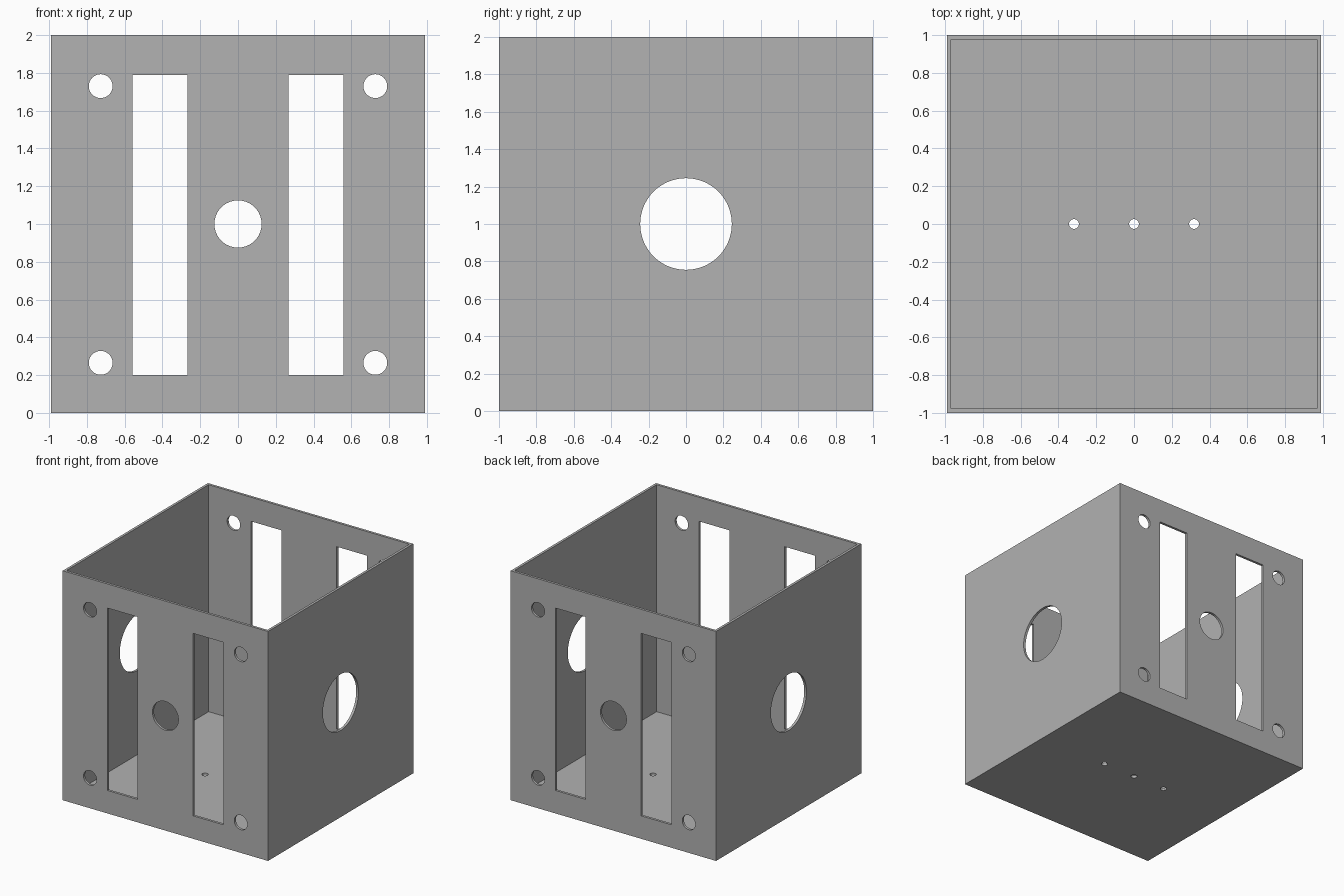
import bpy, bmesh, math
from mathutils import Matrix, Vector

if "Cube" in bpy.data.objects:
    bpy.data.objects.remove(bpy.data.objects["Cube"])

HX, HY, H, WALL = 0.99, 1.0, 2.0, 0.022

grey = bpy.data.materials.new("plain grey")
grey.diffuse_color = (0.445, 0.445, 0.445, 1)
grey.use_nodes = True
grey.node_tree.nodes["Principled BSDF"].inputs["Base Color"].default_value = grey.diffuse_color


def add_box(bm, lo, hi):
    lo, hi = Vector(lo), Vector(hi)
    size = hi - lo
    mat = Matrix.Translation((lo + hi) / 2) @ Matrix.Diagonal((*size, 1))
    bmesh.ops.create_cube(bm, size=1, matrix=mat)


def add_cylinder(bm, centre, radius, axis, length, sides=64):
    rot = {'X': Matrix.Rotation(math.pi / 2, 4, 'Y'),
           'Y': Matrix.Rotation(math.pi / 2, 4, 'X'),
           'Z': Matrix.Identity(4)}[axis]
    bmesh.ops.create_cone(bm, cap_ends=True, segments=sides, radius1=radius,
                          radius2=radius, depth=length,
                          matrix=Matrix.Translation(centre) @ rot)


def make_object(name, bm):
    mesh = bpy.data.meshes.new(name)
    bm.to_mesh(mesh)
    bm.free()
    obj = bpy.data.objects.new(name, mesh)
    bpy.context.collection.objects.link(obj)
    return obj


# Outer box
bm = bmesh.new()
add_box(bm, (-HX, -HY, 0), (HX, HY, H))
box = make_object("open_box", bm)
box.data.materials.append(grey)

cutters = []

# Hollow interior, open at the top
bm = bmesh.new()
add_box(bm, (-HX + WALL, -HY + WALL, WALL), (HX - WALL, HY - WALL, H + 0.5))
cutters.append(make_object("interior_cutter", bm))

# Front and back: two tall slots, four corner holes, one centre hole
bm = bmesh.new()
for s in (-1, 1):
    x0, x1 = sorted((s * 0.267, s * 0.558))
    add_box(bm, (x0, -1.5, 0.2), (x1, 1.5, 1.79))
    for z in (0.265, 1.73):
        add_cylinder(bm, (s * 0.727, 0, z), 0.063, 'Y', 3)
add_cylinder(bm, (0, 0, 1), 0.125, 'Y', 3)
cutters.append(make_object("front_back_cutter", bm))

# Sides: one large round hole through both
bm = bmesh.new()
add_cylinder(bm, (0, 0, 1), 0.245, 'X', 3)
cutters.append(make_object("side_cutter", bm))

# Floor: three small holes in a row
bm = bmesh.new()
for x in (-0.318, 0, 0.318):
    add_cylinder(bm, (x, 0, 0), 0.026, 'Z', 0.3, 32)
cutters.append(make_object("floor_cutter", bm))

# Cut everything out and discard the cutters
bpy.context.view_layer.objects.active = box
box.select_set(True)
for cutter in cutters:
    cutter.hide_render = True
    mod = box.modifiers.new(cutter.name, 'BOOLEAN')
    mod.operation = 'DIFFERENCE'
    mod.solver = 'EXACT'
    mod.object = cutter
    bpy.ops.object.modifier_apply(modifier=mod.name)
    bpy.data.objects.remove(cutter)

for o in bpy.context.selected_objects:
    o.select_set(o == box)
bpy.ops.object.shade_smooth_by_angle(angle=math.radians(30))
